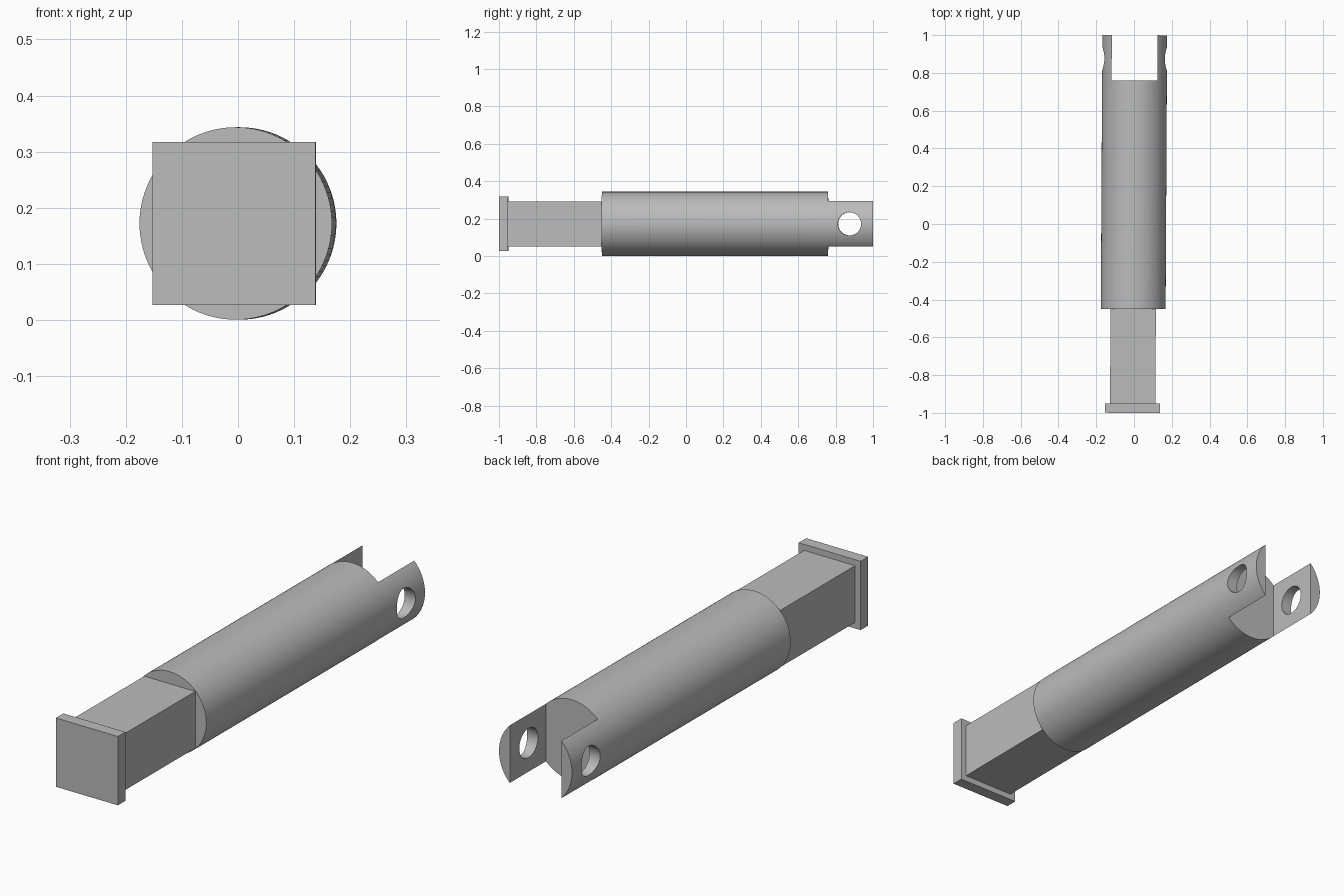
import bpy
import math
from mathutils import Matrix, Vector

cube = bpy.data.objects.get("Cube")
if cube:
    bpy.data.objects.remove(cube, do_unlink=True)

AXIS_Z = 0.172      # height of the long axis
RADIUS = 0.1715
SLOT_HALF = 0.121
BARREL_FRONT, BARREL_BACK, SLOT_START = -0.45, 1.0, 0.76

steel = bpy.data.materials.new("plain grey steel")
steel.use_nodes = True
GREY = (0.5, 0.5, 0.5, 1)
steel.diffuse_color = GREY
steel.node_tree.nodes["Principled BSDF"].inputs["Base Color"].default_value = GREY


def finish(name):
    obj = bpy.context.object
    obj.name = obj.data.name = name
    bpy.ops.object.transform_apply(location=True, rotation=True, scale=True)
    obj.data.materials.append(steel)
    return obj


def block(name, half, y0, y1, half_z=None):
    bpy.ops.mesh.primitive_cube_add(size=2, location=(0, (y0 + y1) / 2, AXIS_Z))
    bpy.context.object.scale = (half, (y1 - y0) / 2, half_z or half)
    return finish(name)


def rod(name, radius, length, y, rotation, sides):
    bpy.ops.mesh.primitive_cylinder_add(vertices=sides, radius=radius, depth=length,
                                        location=(0, y, AXIS_Z), rotation=rotation)
    return finish(name)


# Square head and shank
head = block("square_head", 0.1455, -1.0, -0.95)
shank = block("square_shank", 0.12, -0.951, BARREL_FRONT + 0.01)

# Round barrel with a forked, cross-drilled end
barrel = rod("forked_barrel", RADIUS, BARREL_BACK - BARREL_FRONT,
             (BARREL_FRONT + BARREL_BACK) / 2, (math.pi / 2, 0, 0), 96)
cutters = [
    block("slot_cutter", SLOT_HALF, SLOT_START, BARREL_BACK + 0.1, 0.3),
    rod("pin_hole_cutter", 0.062, 1.0, 0.875, (0, math.pi / 2, 0), 48),
]
for cutter in cutters:
    cutter.hide_render = True
    mod = barrel.modifiers.new(cutter.name, 'BOOLEAN')
    mod.operation = 'DIFFERENCE'
    mod.solver = 'EXACT'
    mod.object = cutter

# Bake the cuts and drop the cutters
depsgraph = bpy.context.evaluated_depsgraph_get()
cut_mesh = bpy.data.meshes.new_from_object(barrel.evaluated_get(depsgraph))
barrel.modifiers.clear()
barrel.data = cut_mesh
cut_mesh.name = barrel.name
cut_mesh.materials.clear()
cut_mesh.materials.append(steel)
for cutter in cutters:
    bpy.data.objects.remove(cutter, do_unlink=True)

# Smooth the round faces, keeping the edges crisp
bpy.ops.object.select_all(action='DESELECT')
barrel.select_set(True)
bpy.context.view_layer.objects.active = barrel
bpy.ops.object.shade_smooth_by_angle(angle=math.radians(30))

# The whole bar lies very slightly askew
skew = Matrix.Translation(Vector((-0.0016, 0, 0))) @ Matrix.Rotation(-0.0055, 4, 'Z')
for part in (head, shank, barrel):
    part.data.transform(skew)
